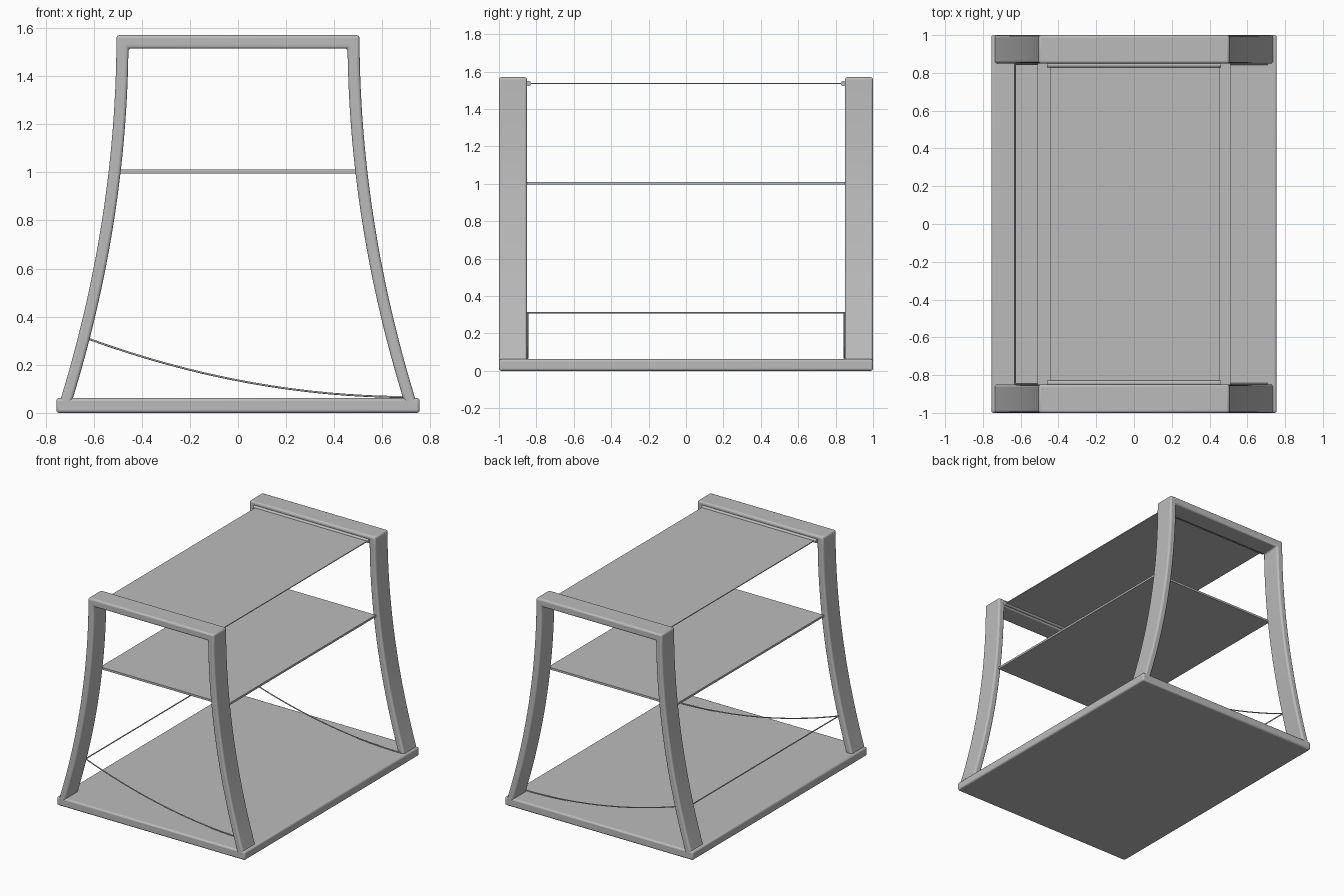
import bpy
import bmesh
from mathutils import Vector

if "Cube" in bpy.data.objects:
    bpy.data.objects.remove(bpy.data.objects["Cube"])

TOP = 1.57
END_Y = 0.925      # middle of each end frame
INNER_Y = 0.85     # inside face of each end frame

grey = bpy.data.materials.new("plain grey")
grey.use_nodes = True
grey.diffuse_color = (0.5, 0.5, 0.5, 1)
grey.node_tree.nodes["Principled BSDF"].inputs["Base Color"].default_value = (0.5, 0.5, 0.5, 1)


def finish(name, bm, bevel=0.0):
    bmesh.ops.recalc_face_normals(bm, faces=bm.faces)
    mesh = bpy.data.meshes.new(name)
    bm.to_mesh(mesh)
    bm.free()
    obj = bpy.data.objects.new(name, mesh)
    bpy.context.collection.objects.link(obj)
    mesh.materials.append(grey)
    if bevel:
        mod = obj.modifiers.new("soft edges", "BEVEL")
        mod.width = bevel
        mod.segments = 3
        mod.limit_method = "ANGLE"
    bpy.ops.object.select_all(action="DESELECT")
    bpy.context.view_layer.objects.active = obj
    obj.select_set(True)
    bpy.ops.object.shade_smooth_by_angle()
    return obj


def slab(name, centre, size, bevel=0.0):
    bm = bmesh.new()
    bmesh.ops.create_cube(bm, size=1)
    bmesh.ops.scale(bm, vec=size, verts=bm.verts)
    bmesh.ops.translate(bm, vec=centre, verts=bm.verts)
    return finish(name, bm, bevel)


def rod(name, points, radius):
    curve = bpy.data.curves.new(name, "CURVE")
    curve.dimensions = "3D"
    curve.bevel_depth = radius
    curve.bevel_resolution = 2
    curve.use_fill_caps = True
    spline = curve.splines.new("POLY")
    spline.points.add(len(points) - 1)
    for p, co in zip(spline.points, points):
        p.co = (*co, 1)
    curve.materials.append(grey)
    obj = bpy.data.objects.new(name, curve)
    bpy.context.collection.objects.link(obj)


def leg_x(z):
    # outer edge of a leg, flaring towards the floor
    return 0.505 + 0.25 * (1 - z / TOP) ** 2


def end_frame(name, y):
    # arch made of two flared legs and a top beam
    steps = 20
    bm = bmesh.new()
    pairs = []
    for side in (-1, 1):
        leg = []
        for i in range(steps + 1):
            z, zi = TOP * i / steps, (TOP - 0.055) * i / steps
            leg.append((Vector((side * leg_x(z), y - 0.075, z)),
                        Vector((side * (leg_x(zi) - 0.05), y - 0.075, zi))))
        pairs += leg if side < 0 else leg[::-1]
    verts = [(bm.verts.new(a), bm.verts.new(b)) for a, b in pairs]
    faces = [bm.faces.new((a, b, d, c)) for (a, b), (c, d) in zip(verts, verts[1:])]
    ext = bmesh.ops.extrude_face_region(bm, geom=faces)
    moved = [v for v in ext["geom"] if isinstance(v, bmesh.types.BMVert)]
    bmesh.ops.translate(bm, vec=(0, 0.15, 0), verts=moved)
    finish(name, bm, 0.012)


# Floor and shelves
slab("base", (0, 0, 0.031), (1.51, 2.0, 0.062), 0.012)
slab("middle_shelf", (0, 0, 1.003), (1.02, 1.7, 0.015))
slab("top_sheet", (0.005, 0, 1.536), (0.9, 1.7, 0.006))

# Ends, with the bars holding the top sheet and the sagging wires
for label, s in (("front", -1), ("back", 1)):
    end_frame(label + "_frame", s * END_Y)
    rod(label + "_sheet_bar", [(-0.46, s * 0.842, 1.536), (0.46, s * 0.842, 1.536)], 0.014)
    sag = []
    for i in range(17):
        t = i / 16
        sag.append((-0.63 + 1.34 * t, s * (INNER_Y - 0.003), 0.066 + 0.245 * (1 - t) ** 2))
    rod(label + "_wire", sag, 0.004)

# Wire joining the high ends of the sagging wires
rod("side_wire", [(-0.63, -INNER_Y, 0.31), (-0.63, INNER_Y, 0.31)], 0.004)
